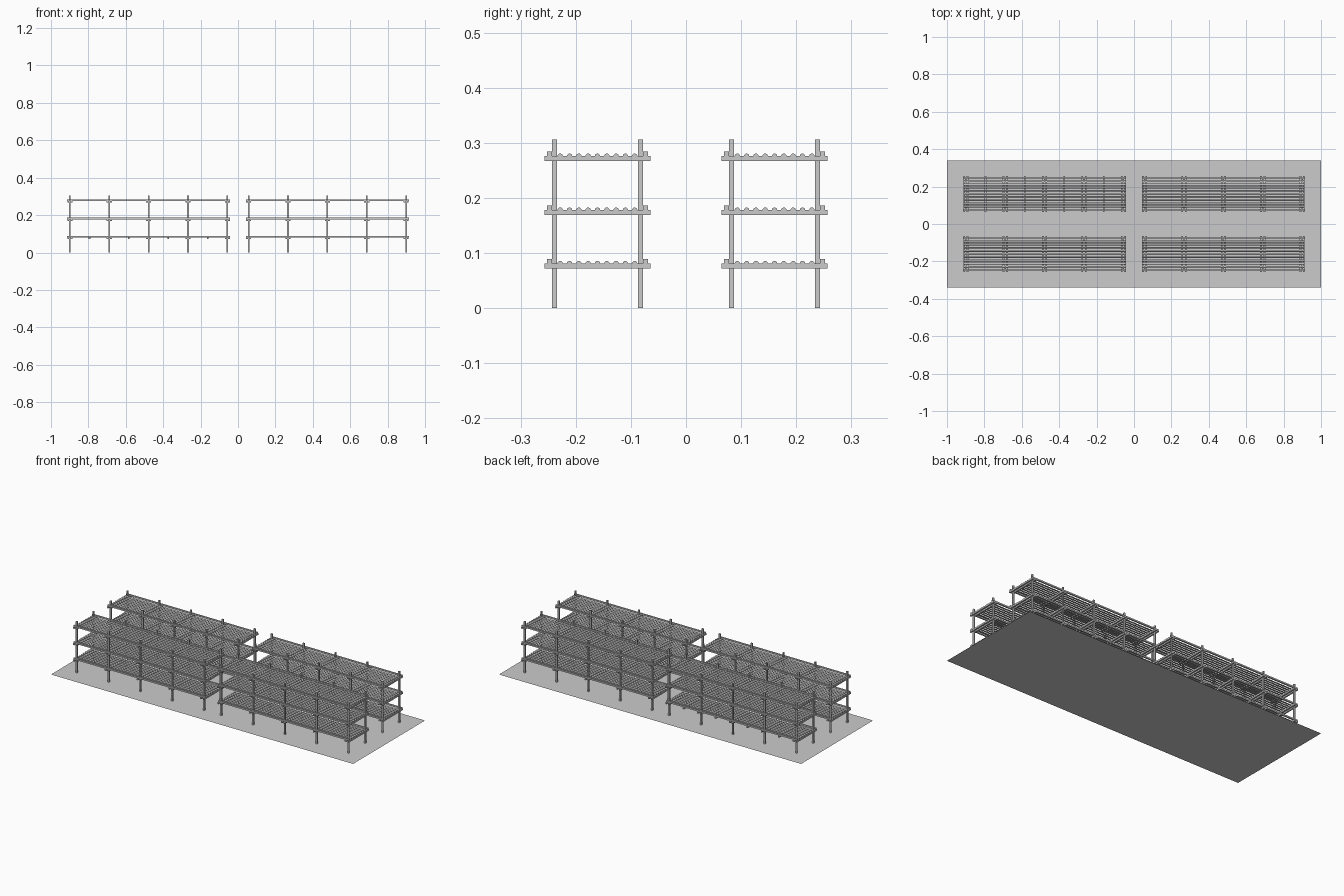
import bpy, bmesh, math

if "Cube" in bpy.data.objects:
    bpy.data.objects.remove(bpy.data.objects["Cube"])

POST_X = [-0.421 + 0.2105 * i for i in range(5)]   # post stations along one rack
POST_Y = 0.0783                                     # half distance between post rows
SHELF_Z = [0.0805, 0.1775, 0.2755]                  # top of the cross beams
T = 0.009                                           # timber thickness


def box(bm, x0, x1, y0, y1, z0, z1):
    v = bmesh.ops.create_cube(bm, size=1)["verts"]
    bmesh.ops.scale(bm, vec=(x1 - x0, y1 - y0, z1 - z0), verts=v)
    bmesh.ops.translate(bm, vec=((x0 + x1) / 2, (y0 + y1) / 2, (z0 + z1) / 2), verts=v)


def slat(bm, y, z, half, r=0.005, n=6):
    # half-round strip running along x
    pts = [(y + r * math.cos(math.pi * i / n), z + r * math.sin(math.pi * i / n))
           for i in range(n + 1)]
    a = [bm.verts.new((-half, p, q)) for p, q in pts]
    b = [bm.verts.new((half, p, q)) for p, q in pts]
    for i in range(n + 1):
        j = (i + 1) % (n + 1)
        bm.faces.new((a[i], b[i], b[j], a[j]))
    bm.faces.new(a)
    bm.faces.new(b[::-1])


def finish(bm, name):
    bmesh.ops.recalc_face_normals(bm, faces=bm.faces)
    me = bpy.data.meshes.new(name)
    bm.to_mesh(me)
    bm.free()
    return me


# upright posts
bm = bmesh.new()
for x in POST_X:
    for y in (-POST_Y, POST_Y):
        box(bm, x - T / 2, x + T / 2, y - T / 2, y + T / 2, 0, 0.306)
posts = finish(bm, "posts")

# paired cross beams clasping each post
bm = bmesh.new()
for z in SHELF_Z:
    for x in POST_X:
        for s in (-T, T):
            box(bm, x + s - T / 2, x + s + T / 2, -0.0963, 0.0963, z - T, z)
beams = finish(bm, "cross_beams")

# long rails outside the posts
bm = bmesh.new()
for z in SHELF_Z:
    for s in (-1, 1):
        y = s * (POST_Y + T)
        box(bm, -0.435, 0.435, y - T / 2, y + T / 2, z, z + T * 0.95)
rails = finish(bm, "side_rails")

# shelf slats
bm = bmesh.new()
for z in SHELF_Z:
    for i in range(-4, 5):
        slat(bm, i * 0.0169, z, 0.432)
slats = finish(bm, "shelf_slats")

# extra mid-bay beams, only under the lowest shelf of one rack
bm = bmesh.new()
for x in POST_X[:-1]:
    c = x + 0.105
    box(bm, c - T / 2, c + T / 2, -0.0963, 0.0963, SHELF_Z[0] - T, SHELF_Z[0])
extra = finish(bm, "mid_bay_beams")


def place(me, name, x, y):
    ob = bpy.data.objects.new(name, me)
    ob.location = (x, y, 0)
    bpy.context.collection.objects.link(ob)


# four racks
for row, y in (("front", -0.1607), ("back", 0.1607)):
    for side, x in (("left", -0.478), ("right", 0.478)):
        for me in (posts, beams, rails, slats):
            place(me, f"{row}_{side}_{me.name}", x, y)
place(extra, "back_left_mid_bay_beams", -0.478, 0.1607)

# base sheet
bm = bmesh.new()
vs = [bm.verts.new(p) for p in ((-1, -0.34, 0), (1, -0.34, 0), (1, 0.34, 0), (-1, 0.34, 0))]
bm.faces.new(vs)
place(finish(bm, "base_sheet"), "base_sheet", 0, 0)
